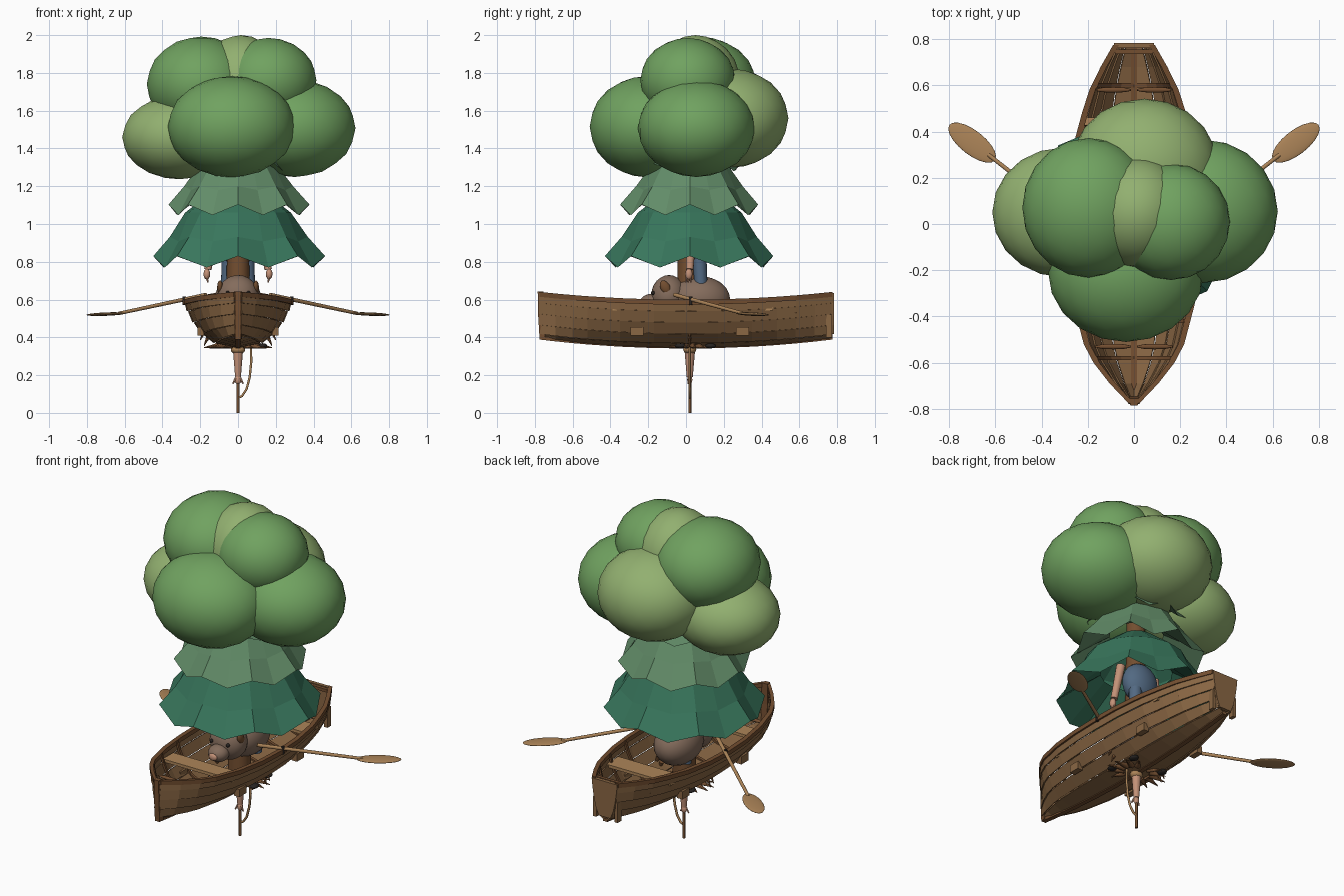
import bpy, bmesh, math
from mathutils import Vector, Matrix

if "Cube" in bpy.data.objects:
    bpy.data.objects.remove(bpy.data.objects["Cube"])

def mat(name, r, g, b):
    m = bpy.data.materials.new(name)
    m.diffuse_color = [((c / 255 + .055) / 1.055) ** 2.4 for c in (r, g, b)] + [1]
    m.use_nodes = True
    m.node_tree.nodes["Principled BSDF"].inputs["Base Color"].default_value = m.diffuse_color
    return m

WOOD, DARK, PALE = mat("wood", 138, 103, 68), mat("dark_wood", 115, 78, 48), mat("pale_wood", 172, 132, 88)
GREEN, LIGHT = mat("leaf", 112, 162, 96), mat("light_leaf", 146, 176, 112)
TEAL, SAGE = mat("fir_dark", 56, 118, 92), mat("fir_light", 98, 140, 104)
FUR, SKIN, BLUE, BLACK = mat("fur", 132, 108, 92), mat("skin", 196, 146, 120), mat("cloth", 82, 105, 130), mat("black", 40, 36, 34)

def finish(name, bm, m, smooth=False):
    bmesh.ops.recalc_face_normals(bm, faces=bm.faces)
    me = bpy.data.meshes.new(name)
    bm.to_mesh(me)
    bm.free()
    me.materials.append(m)
    for p in me.polygons:
        p.use_smooth = smooth
    ob = bpy.data.objects.new(name, me)
    bpy.context.collection.objects.link(ob)
    return ob

def loft(name, rings, m, closed=True, caps=True):
    bm = bmesh.new()
    vs = [[bm.verts.new(p) for p in r] for r in rings]
    n = len(rings[0])
    for a, b in zip(vs, vs[1:]):
        for i in range(n if closed else n - 1):
            j = (i + 1) % n
            bm.faces.new((a[i], a[j], b[j], b[i]))
    if closed and caps:
        bm.faces.new(vs[0])
        bm.faces.new(vs[-1])
    return finish(name, bm, m)

def blob(name, c, r, m, rot=(0, 0, 0), sub=3):
    bm = bmesh.new()
    bmesh.ops.create_icosphere(bm, subdivisions=sub, radius=1)
    ob = finish(name, bm, m, True)
    ob.location, ob.scale, ob.rotation_euler = c, r, rot
    return ob

def rod(name, a, b, r1, r2, m, n=10):
    a, b = Vector(a), Vector(b)
    bm = bmesh.new()
    bmesh.ops.create_cone(bm, cap_ends=True, segments=n, radius1=r1, radius2=r2, depth=(b - a).length)
    q = (b - a).to_track_quat('Z', 'Y').to_matrix().to_4x4()
    bm.transform(Matrix.Translation((a + b) / 2) @ q)
    ob = finish(name, bm, m)
    for p in ob.data.polygons:
        p.use_smooth = len(p.vertices) == 4
    return ob

def box(name, c, s, m):
    bm = bmesh.new()
    bmesh.ops.create_cube(bm, size=1)
    bm.transform(Matrix.Translation(c) @ Matrix.Diagonal((*s, 1)))
    return finish(name, bm, m)

# hull lines: plan half width, sheer and cross-section
PLAN = [(-.775, .014), (-.69, .095), (-.6, .165), (-.52, .207), (-.35, .252), (-.17, .275), (0, .281),
        (.17, .275), (.35, .25), (.48, .215), (.58, .183), (.68, .134), (.775, .08)]
YS = [p[0] for p in PLAN]
SEC = [(1, 1), (.93, .78), (.82, .54), (.66, .3), (.42, .1), (0, 0)]

def width(y):
    for (a, wa), (b, wb) in zip(PLAN, PLAN[1:]):
        if y <= b:
            return wa + (wb - wa) * (y - a) / (b - a)
    return PLAN[-1][1]

def sheer(y):
    return .593 + .042 * (y / .78) ** 2

def keel(y):
    return .347 + .048 * (y / .78) ** 2

def hull(y, i, s, off=0):
    w, (fx, fz) = width(y), SEC[i]
    return (s * (w * fx + off), y, keel(y) + fz * (sheer(y) - keel(y)))

for s in (-1, 1):
    # lapped planks, lower edge standing proud
    for i in range(5):
        lip = 0 if i == 4 else .007
        ob = loft("plank", [[hull(y, i, s), hull(y, i + 1, s, lip)] for y in YS], WOOD, closed=False)
        md = ob.modifiers.new("thickness", 'SOLIDIFY')
        md.thickness, md.offset = .008, 0
    # gunwale
    loft("gunwale", [[(s * max(width(y) + dx, 0), y, sheer(y) + dz) for dx, dz in
                      ((-.016, -.02), (.01, -.02), (.01, .006), (-.016, .006))] for y in YS], DARK)
    # inner ribs
    for y in (-.58, -.42, -.22, .22, .42, .6):
        loft("rib", [[hull(y + d, i, s, o if i < 5 else 0)[:2] + (hull(y, i, s)[2] + (.012 if o < -.01 and i > 3 else 0),)
                      for d, o in ((-.009, -.005), (.009, -.005), (.009, -.018), (-.009, -.018))] for i in range(6)], DARK)
    # outside blocks on the planks
    for y in (-.26, .3):
        box("side_block", (s * (.69 * width(y) + .015), y, .432), (.035, .068, .046), WOOD)
    box("stern_board", (s * .072, .757, .46), (.022, .034, .12), WOOD)
    for y, z in ((-.53, .53), (.58, .53)):
        blob("cleat", (s * .09, y, z), (.082, .012, .01), DARK, sub=2)
    # oar
    rod("oar_shaft", (s * .17, -.06, .625), (s * .63, .3, .527), .011, .009, PALE)
    blob("oar_blade", (s * .70, .352, .523), (.125, .052, .009), PALE, (0, math.radians(2 * s), s * math.radians(38)))
    rod("oarlock", (s * .285, .025, .57), (s * .285, .025, .615), .009, .009, BLACK, 8)

# stem post, keel and transom
loft("stem", [[(x, y + d, z) for x, y in ((-.016, -.785), (.016, -.785), (.02, -.755), (-.02, -.755))]
              for z, d in ((.39, .01), (.52, .002), (.642, 0))], DARK)
loft("keel", [[(x, y, keel(y) + dz) for x, dz in ((-.014, -.006), (.014, -.006), (.014, .012), (-.014, .012))]
              for y in YS], DARK)
edge = [hull(.775, i, 1, .006) for i in range(5)] + [hull(.775, i, -1, .006) for i in range(4, -1, -1)]
loft("transom", [[(x, y, z) for x, _, z in edge] for y in (.762, .783)], WOOD)
box("transom_cap", (0, .745, .625), (.165, .02, .018), DARK)

# thwart seats
for y, d in ((-.34, .1), (.4, .12)):
    w = width(y) * .92
    box("seat", (0, y, .55), (2 * w, d, .018), PALE)

# trunk
rod("trunk", (0, .015, .4), (0, .015, 1.45), .065, .05, DARK, 12)

# fir tiers with drooping wavy hems
def tier(name, prof, m, n=16):
    rings = []
    for k, (r, z, wave, dz) in enumerate(prof):
        ring = []
        for i in range(n):
            a = 2 * math.pi * i / n
            q = 1 if i % 2 == 0 else -1
            rr = r + wave * q + wave * .5 * math.sin(3 * a + 1)
            ring.append((rr * math.cos(a), .02 + rr * math.sin(a) * .98, z + dz * q))
        rings.append(ring)
    loft(name, rings, m, caps=False)

tier("lower_tier", [(.2, .98, 0, 0), (.44, .8, .015, .03), (.355, .92, .01, .012), (.28, 1.06, 0, 0), (.1, 1.2, 0, 0)], TEAL)
tier("middle_tier", [(.15, 1.22, 0, 0), (.36, 1.075, .013, .028), (.28, 1.19, .008, .01), (.2, 1.32, 0, 0), (.06, 1.45, 0, 0)], SAGE)
tier("upper_tier", [(.1, 1.42, 0, 0), (.27, 1.3, .01, .02), (.19, 1.42, 0, 0), (.02, 1.62, 0, 0)], SAGE)

# leafy crown
for c, r, m in (((-.035, -.205, 1.515), (.337, .305, .268), GREEN),
                ((.30, .055, 1.507), (.322, .31, .258), GREEN),
                ((-.31, .05, 1.46), (.303, .28, .223), LIGHT),
                ((.045, .24, 1.56), (.32, .302, .262), LIGHT),
                ((-.195, .07, 1.74), (.288, .302, .252), GREEN),
                ((.16, .01, 1.76), (.255, .252, .225), GREEN),
                ((.015, .05, 1.74), (.23, .24, .26), LIGHT)):
    blob("crown_clump", c, r, m)

# animal lying in the boat
blob("animal_body", (0, .07, .6), (.125, .165, .125), FUR)
blob("animal_head", (0, -.09, .62), (.11, .095, .11), FUR)
blob("animal_snout", (0, -.185, .58), (.06, .06, .05), FUR)
blob("animal_nose", (0, -.24, .575), (.028, .014, .022), SKIN, sub=2)
for s in (-1, 1):
    blob("animal_ear", (s * .095, -.11, .665), (.016, .026, .04), DARK, (.5, 0, 0), 2)
    blob("animal_eye", (s * .055, -.175, .635), (.011, .011, .011), BLACK, sub=2)
    # figure's arms and hands under the branches
    rod("arm", (s * .12, .03, .98), (s * .16, .02, .76), .026, .02, SKIN)
    blob("hand", (s * .165, .015, .735), (.018, .02, .03), SKIN, sub=2)
    for k in (-1, 0, 1):
        rod("finger", (s * .165, .015 + k * .011, .725), (s * .16, .012 + k * .013, .69), .006, .004, SKIN, 6)
    rod("figure_leg", (s * .05, .07, .84), (s * .065, .09, .5), .038, .03, BLUE)
blob("figure_torso", (0, .05, .9), (.11, .075, .12), BLUE)

# parts hanging below the hull: limb, pole, rope and spiky fringe
rod("hanging_limb", (0, .02, .38), (0, .02, .19), .032, .016, SKIN)
blob("limb_cuff", (0, .02, .335), (.04, .035, .025), PALE, sub=2)
blob("lower_hand", (0, .02, .175), (.018, .014, .024), SKIN, sub=2)
for k in (-1, 1):
    rod("lower_finger", (k * .012, .015, .185), (k * .027, .012, .155), .006, .004, SKIN, 6)
rod("pole", (0, .02, 0), (0, .02, .36), .008, .008, DARK, 8)
cu = bpy.data.curves.new("rope", 'CURVE')
cu.dimensions, cu.bevel_depth, cu.bevel_resolution = '3D', .007, 1
sp = cu.splines.new('POLY')
pts = [(.068, .02, .36), (.07, .02, .27), (.062, .02, .19), (.045, .02, .125), (.022, .02, .09), (0, .02, .08)]
sp.points.add(len(pts) - 1)
for p, co in zip(sp.points, pts):
    p.co = (*co, 1)
cu.materials.append(PALE)
bpy.context.collection.objects.link(bpy.data.objects.new("rope", cu))
for i in range(14):
    a = 2 * math.pi * (i + .5) / 14
    c, s = math.cos(a), math.sin(a)
    rod("spike", (.08 * c, .02 + .06 * s, .36), (.185 * c, .02 + .13 * s, .345), .02, .002, DARK, 6)
for s in (-1, 1):
    for x, z in ((.15, .4), (.17, .43)):
        rod("side_spike", (s * x, .02, z + .02), (s * (x + .03), .02, z - .045), .014, .002, DARK, 6)
for x, y in ((.11, .13), (.13, -.03), (-.11, .11)):
    blob("foot", (x, y, .355), (.025, .03, .014), BLACK, sub=2)
